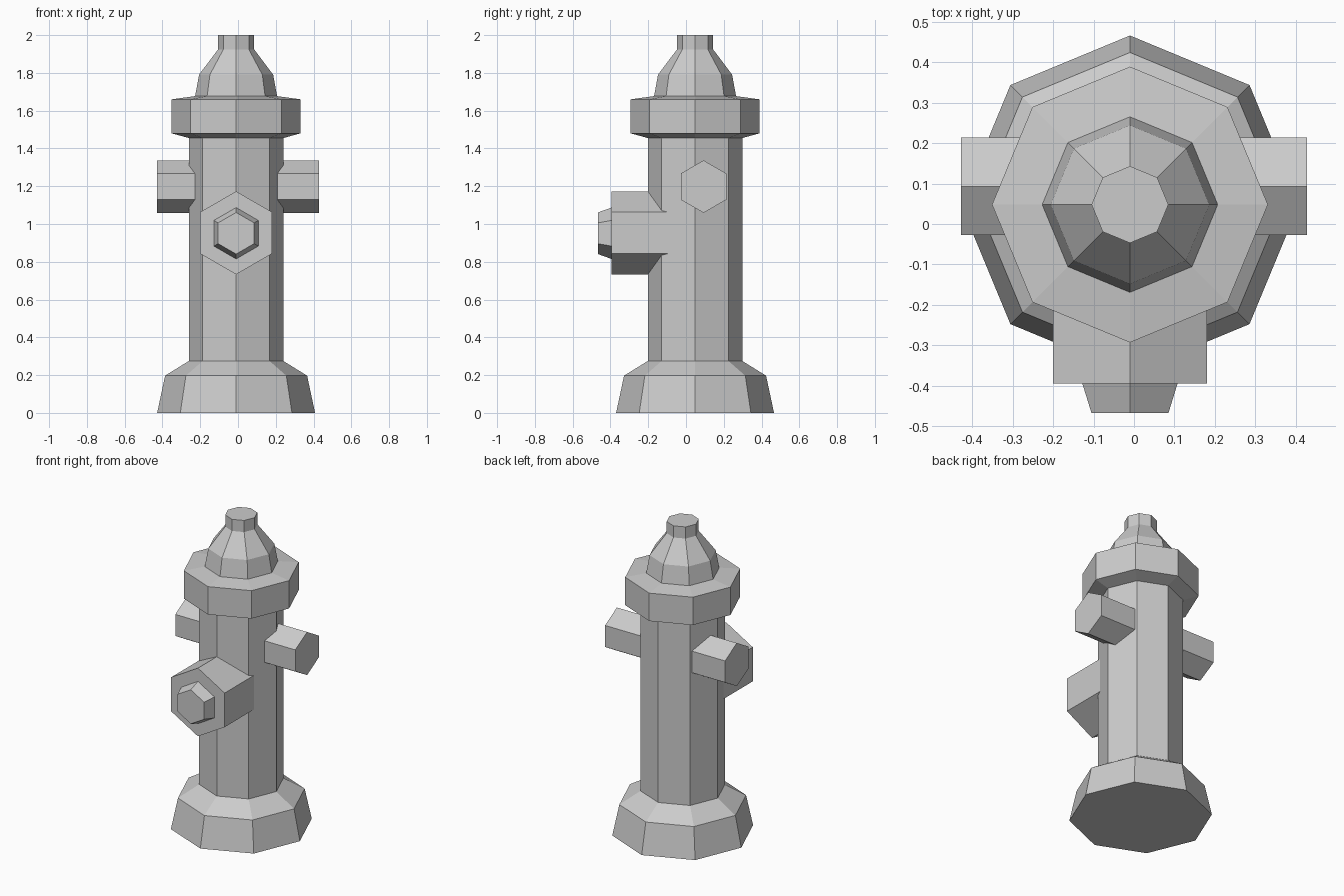
import bpy, bmesh, math
from mathutils import Vector

if "Cube" in bpy.data.objects:
    bpy.data.objects.remove(bpy.data.objects["Cube"])

CENTRE = Vector((-0.01, 0.048, 0))


def lathe(name, profile, sides, origin, axis='Z'):
    """Closed faceted solid from (radius, distance) rings along an axis."""
    bm = bmesh.new()
    rings = []
    for r, d in profile:
        ring = []
        for i in range(sides):
            a = math.pi / 2 + 2 * math.pi * i / sides
            u, v = r * math.cos(a), r * math.sin(a)
            p = {'Z': (u, v, d), 'X': (d, u, v), 'Y': (u, d, v)}[axis]
            ring.append(bm.verts.new(Vector(p) + Vector(origin)))
        rings.append(ring)
    for low, high in zip(rings, rings[1:]):
        for i in range(sides):
            j = (i + 1) % sides
            bm.faces.new((low[i], low[j], high[j], high[i]))
    bm.faces.new(rings[0])
    bm.faces.new(rings[-1])
    bmesh.ops.recalc_face_normals(bm, faces=bm.faces)
    mesh = bpy.data.meshes.new(name)
    bm.to_mesh(mesh)
    bm.free()
    obj = bpy.data.objects.new(name, mesh)
    bpy.context.collection.objects.link(obj)
    return obj


# Octagonal barrel: flared foot, shaft, collar, bonnet and top nut
lathe("barrel", [(0.418, 0), (0.376, 0.197), (0.25, 0.275), (0.25, 1.455),
                 (0.341, 1.48), (0.341, 1.66), (0.217, 1.677), (0.196, 1.791),
                 (0.095, 1.925), (0.095, 2.0)], 8, CENTRE)

# Large hexagonal front outlet with its tapered cap nut
lathe("front_outlet", [(0.22, -0.06), (0.22, -0.394)], 6, (-0.01, 0, 0.953), 'Y')
lathe("front_cap_nut", [(0.136, -0.394), (0.11, -0.467)], 6, (-0.01, 0, 0.951), 'Y')

# Hexagonal side outlets
for side, label in ((-1, "left"), (1, "right")):
    lathe(label + "_outlet", [(0.139, side * 0.14), (0.139, side * 0.428)],
          6, (0, 0.093, 1.198), 'X')
